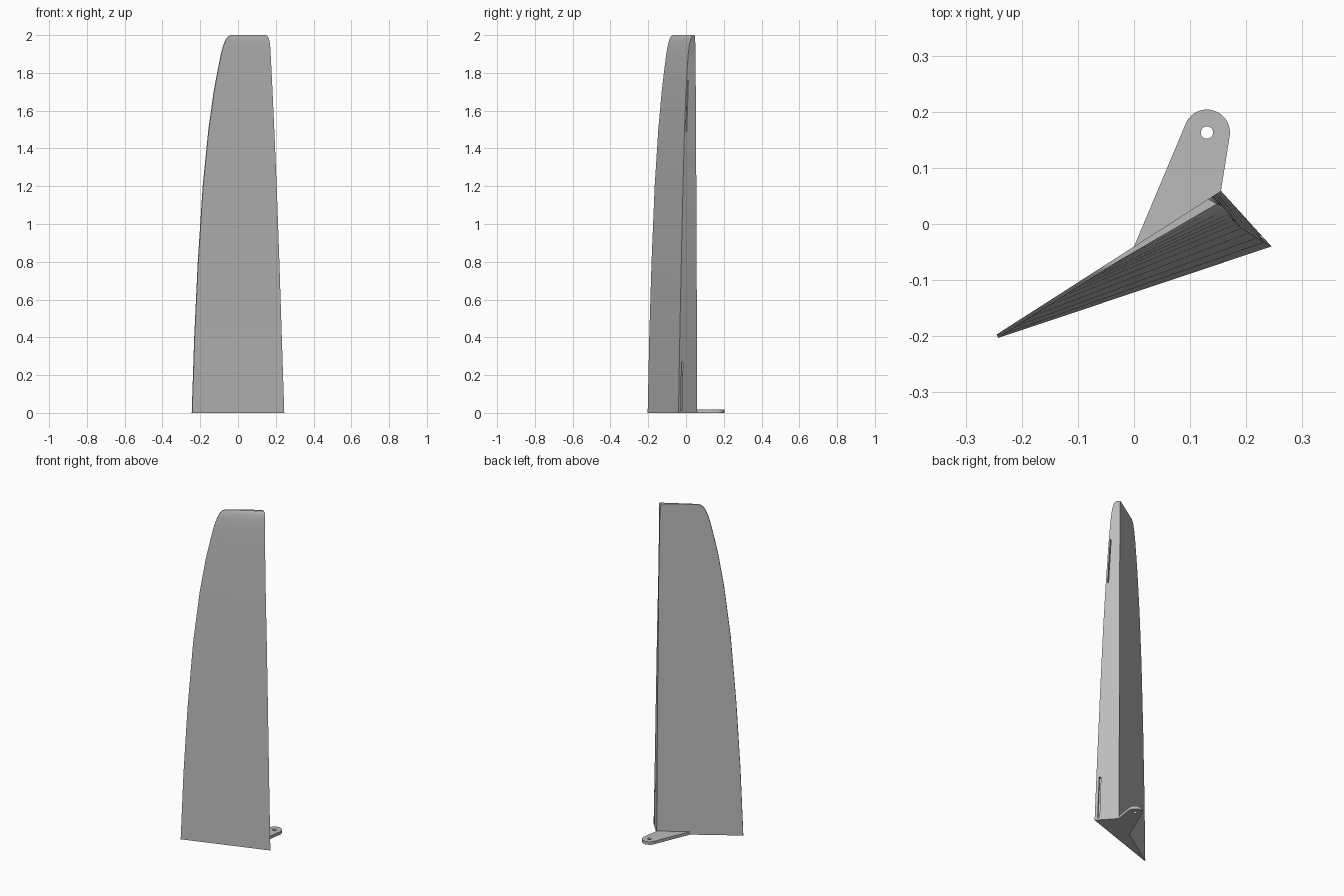
import bpy, bmesh, math
from mathutils import Vector

cube = bpy.data.objects.get("Cube")
if cube:
    bpy.data.objects.remove(cube)

grey = bpy.data.materials.new("light_grey")
grey.use_nodes = True
GREY = (0.5, 0.5, 0.5, 1)
grey.diffuse_color = GREY
grey.node_tree.nodes["Principled BSDF"].inputs["Base Color"].default_value = GREY


def make(name, bm):
    bmesh.ops.recalc_face_normals(bm, faces=bm.faces)
    mesh = bpy.data.meshes.new(name)
    bm.to_mesh(mesh)
    bm.free()
    mesh.materials.append(grey)
    obj = bpy.data.objects.new(name, mesh)
    bpy.context.collection.objects.link(obj)
    return obj


def back_plane(x):
    """y of the flat back face at x"""
    return -0.197 + 0.64 * (x + 0.245)


# height, trailing edge x, leading edge x, leading edge y, rear corner x
STATIONS = [
    (0.0, -0.245, 0.245, -0.040, 0.155), (0.4, -0.232, 0.232, -0.033, 0.153),
    (0.8, -0.213, 0.219, -0.025, 0.151), (1.2, -0.187, 0.205, -0.016, 0.148),
    (1.5, -0.157, 0.192, -0.008, 0.146), (1.7, -0.129, 0.183, 0.000, 0.144),
    (1.82, -0.107, 0.177, 0.006, 0.142), (1.9, -0.091, 0.173, 0.012, 0.141),
    (1.95, -0.077, 0.170, 0.018, 0.140), (1.98, -0.064, 0.164, 0.025, 0.138),
    (1.995, -0.050, 0.157, 0.032, 0.135), (2.0, -0.036, 0.148, 0.036, 0.132),
]


def station(z):
    for lo, hi in zip(STATIONS, STATIONS[1:]):
        if z <= hi[0]:
            t = (z - lo[0]) / (hi[0] - lo[0])
            return [a + (b - a) * t for a, b in zip(lo, hi)]


def nose_point(z, t):
    """point on the nose face, t from leading edge to rear corner"""
    _, _, bx, by, cx = station(z)
    return Vector((bx, by, z)).lerp(Vector((cx, back_plane(cx), z)), t)


# Blade: wedge sections lofted from root to tip
bm = bmesh.new()
rings = []
for z, ax, bx, by, cx in STATIONS:
    ay = back_plane(ax)
    pts = [(ax, ay), (ax + 0.003, ay - 0.006), (bx, by), (cx, back_plane(cx))]
    rings.append([bm.verts.new((x, y, z)) for x, y in pts])
for lo, hi in zip(rings, rings[1:]):
    for i in range(4):
        j = (i + 1) % 4
        bm.faces.new((lo[i], lo[j], hi[j], hi[i]))
bm.faces.new(rings[0])
bm.faces.new(rings[-1])
blade = make("blade", bm)

# Two narrow hinge slots cut into the nose face
for name, z0, z1 in (("lower_slot_cutter", 0.012, 0.27), ("upper_slot_cutter", 1.49, 1.76)):
    bm = bmesh.new()
    ends = []
    for z in (z0, z1):
        p, q = nose_point(z, 0.12), nose_point(z, 0.2)
        across = (q - p).normalized()
        inward = Vector((-across.y, across.x, 0))
        if inward.x > 0:
            inward = -inward
        ring = [p - inward * 0.01, q - inward * 0.01, q + inward * 0.02, p + inward * 0.02]
        ends.append([bm.verts.new(v) for v in ring])
    for i in range(4):
        j = (i + 1) % 4
        bm.faces.new((ends[0][i], ends[0][j], ends[1][j], ends[1][i]))
    bm.faces.new(ends[0])
    bm.faces.new(ends[1])
    cutter = make(name, bm)
    cutter.hide_render = True
    cutter.hide_set(True)
    cutter.display_type = 'WIRE'
    mod = blade.modifiers.new(name, 'BOOLEAN')
    mod.operation = 'DIFFERENCE'
    mod.object = cutter

# Control arm: flat rounded plate with a pivot hole
bm = bmesh.new()
PIVOT = Vector((0.13, 0.163))


def arc(radius, start, end, steps):
    angles = [math.radians(start + (end - start) * i / steps) for i in range(steps + 1)]
    return [(PIVOT.x + radius * math.cos(a), PIVOT.y + radius * math.sin(a)) for a in angles]


outline = [(0.155, back_plane(0.155))] + arc(0.041, -8, 157, 20) + [(0.0, back_plane(0.0))]
hole = arc(0.011, 0, 345, 23)
edges = []
for loop in (outline, hole):
    vs = [bm.verts.new((x, y, 0)) for x, y in loop]
    edges += [bm.edges.new((vs[i - 1], vs[i])) for i in range(len(vs))]
bmesh.ops.triangle_fill(bm, edges=edges, use_beauty=True)
top = bmesh.ops.extrude_face_region(bm, geom=bm.faces[:])
bmesh.ops.translate(bm, vec=(0, 0, 0.018),
                    verts=[g for g in top["geom"] if isinstance(g, bmesh.types.BMVert)])
arm = make("control_arm", bm)

# Smooth shading with sharp edges kept
for obj in (blade, arm):
    bpy.ops.object.select_all(action='DESELECT')
    obj.select_set(True)
    bpy.context.view_layer.objects.active = obj
    bpy.ops.object.shade_smooth_by_angle(angle=math.radians(30))
